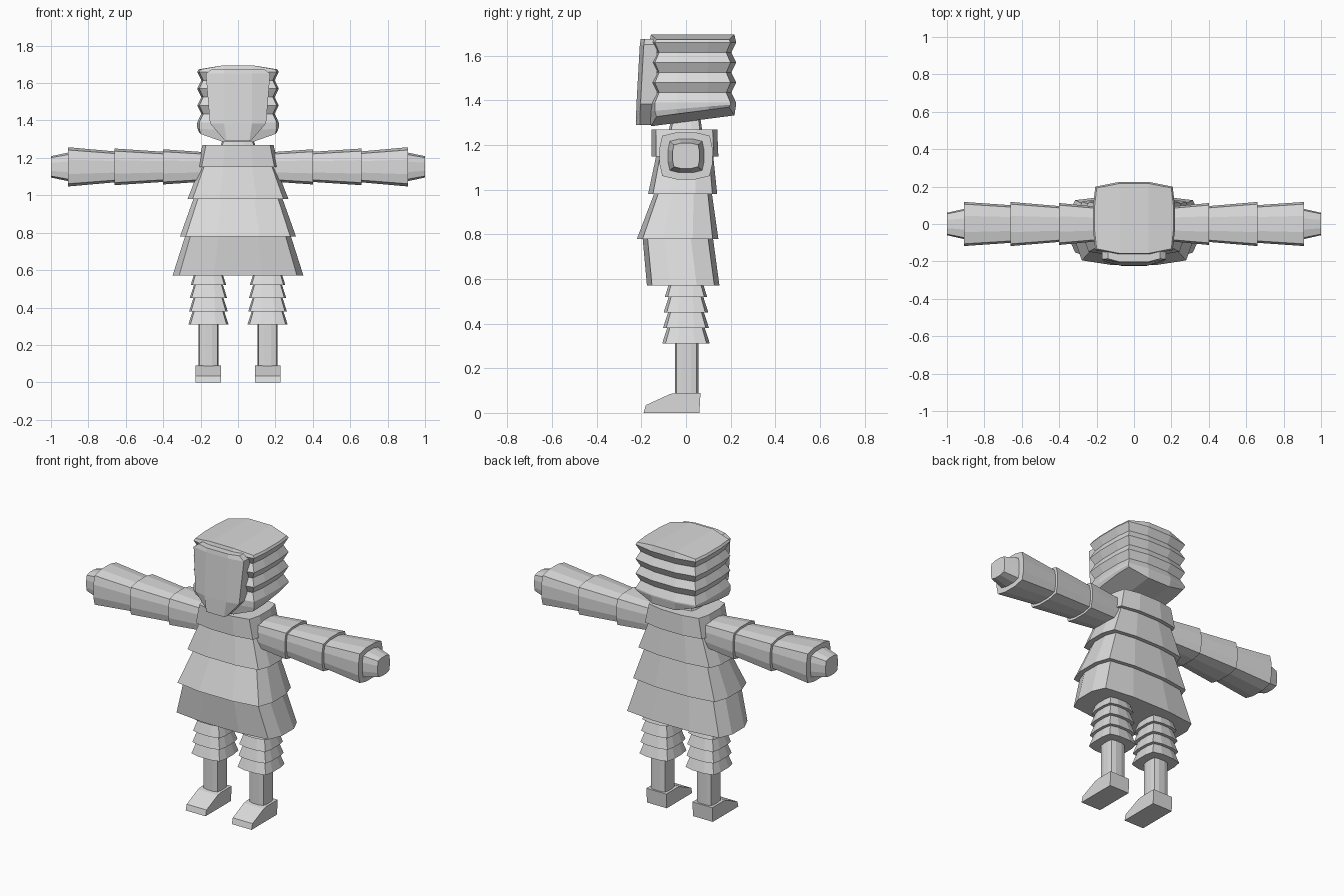
import bpy, bmesh

if "Cube" in bpy.data.objects:
    bpy.data.objects.remove(bpy.data.objects["Cube"])

grey = bpy.data.materials.new("plain grey")
grey.diffuse_color = (0.7, 0.7, 0.7, 1)
grey.use_nodes = True
grey.node_tree.nodes["Principled BSDF"].inputs["Base Color"].default_value = grey.diffuse_color


def section(a0, a1, b0, b1, ka=0.9, kb=0.86):
    """Twelve-sided bowed rectangle: four corners and two points per side."""
    ca, cb, ha, hb = (a0 + a1) / 2, (b0 + b1) / 2, (a1 - a0) / 2, (b1 - b0) / 2
    m = 0.37
    quarter = [(-ka, -kb), (-m, -1), (m, -1), (ka, -kb), (1, -m), (1, m)]
    pts = quarter + [(-a, -b) for a, b in quarter]
    return [(ca + a * ha, cb + b * hb) for a, b in pts]


def finish(name, bm, mirror=False):
    bmesh.ops.recalc_face_normals(bm, faces=bm.faces)
    mesh = bpy.data.meshes.new(name)
    bm.to_mesh(mesh)
    bm.free()
    mesh.materials.append(grey)
    obj = bpy.data.objects.new(name, mesh)
    bpy.context.collection.objects.link(obj)
    if mirror:
        obj.modifiers.new("mirror", 'MIRROR').use_mirror_merge = False
    return obj


def loft(name, rings, axis='z', mirror=False, bend=None, **corner):
    """Skin rings of (t, a0, a1, b0, b1) along an axis, with three-strip caps."""
    bm = bmesh.new()
    loops = []
    for i, (t, *box) in enumerate(rings):
        loop = []
        for a, b in section(*box, **corner):
            co = (a, b, t) if axis == 'z' else (t, a, b)
            loop.append(bm.verts.new(bend(i, *co) if bend else co))
        loops.append(loop)
    for lo, hi in zip(loops, loops[1:]):
        for i in range(12):
            j = (i + 1) % 12
            bm.faces.new((lo[i], lo[j], hi[j], hi[i]))
    for loop in (loops[0], loops[-1]):
        for ids in ((0, 1, 8, 9, 10, 11), (1, 2, 7, 8), (2, 3, 4, 5, 6, 7)):
            bm.faces.new([loop[i] for i in ids])
    return finish(name, bm, mirror)


# Dress: flared tiers and a collar
tiers = [
    ("skirt_lower_tier", 0.57, 0.35, -0.175, 0.15, 0.79, 0.28, -0.195, 0.12),
    ("skirt_middle_tier", 0.78, 0.31, -0.22, 0.145, 0.99, 0.235, -0.14, 0.115),
    ("bodice", 0.98, 0.27, -0.17, 0.14, 1.17, 0.195, -0.13, 0.12),
    ("collar", 1.15, 0.217, -0.155, 0.145, 1.27, 0.19, -0.155, 0.14),
]
for name, z0, w0, f0, b0, z1, w1, f1, b1 in tiers:
    loft(name, [(z0, -w0, w0, f0, b0), (z1, -w1, w1, f1, b1)])

# Neck
loft("neck", [(1.25, -0.10, 0.10, -0.08, 0.075), (1.35, -0.06, 0.06, -0.06, 0.06)])

# Arms: three sleeve pieces and a hand, mirrored
sleeves = [
    ("upper_sleeve", 0.17, 0.09, 0.078, 0.40, 0.112, 0.094),
    ("middle_sleeve", 0.39, 0.095, 0.08, 0.66, 0.118, 0.098),
    ("cuff", 0.65, 0.10, 0.082, 0.91, 0.118, 0.105),
    ("hand", 0.89, 0.085, 0.08, 1.0, 0.06, 0.057),
]
for name, x0, y0, h0, x1, y1, h1 in sleeves:
    c = 1.152
    loft(name, [(x0, -y0, y0, c - h0, c + h0), (x1, -y1, y1, c - h1, c + h1)],
         axis='x', mirror=True)

# Legs: ruffled trouser tiers and shin, mirrored
LEG = 0.158
for i, (z, w) in enumerate([(0.52, 0.095), (0.45, 0.1), (0.38, 0.103), (0.31, 0.107)]):
    t = w - 0.024
    loft(f"trouser_ruffle_{i + 1}",
         [(z, LEG - w, LEG + w, -w, w), (z + 0.075, LEG - t, LEG + t, -t, t)], mirror=True)
loft("shin", [(0.07, LEG - 0.053, LEG + 0.053, -0.05, 0.055),
              (0.33, LEG - 0.053, LEG + 0.053, -0.05, 0.055)], mirror=True)

# Shoes: side profile extruded across the foot
profile = [(0.06, 0), (-0.19, 0), (-0.18, 0.035), (-0.07, 0.085), (-0.04, 0.09), (0.065, 0.09)]
bm = bmesh.new()
sides = [[bm.verts.new((LEG + s * 0.068, y, z)) for y, z in profile] for s in (-1, 1)]
for s in sides:
    bm.faces.new(s)
for i in range(len(profile)):
    j = (i + 1) % len(profile)
    bm.faces.new((sides[0][i], sides[0][j], sides[1][j], sides[1][i]))
finish("shoe", bm, mirror=True)


# Head: ridged block with arched top and sloping arched bottom
heights = [1.305, 1.365, 1.39, 1.435, 1.48, 1.525, 1.57, 1.615, 1.66, 1.695]
rings = []
for i, z in enumerate(heights):
    d = 0.022 if i in (3, 5, 7) else 0.008 if i in (0, 9) else 0
    rings.append((z, -0.218 + d, 0.218 - d, -0.165 + d, 0.225 - d))


def arch_head(i, x, y, z):
    edge = abs(x) > 0.12
    if i == 9:
        z -= 0.022 * edge
    elif i == 0:
        z += 0.13 * y + 0.04 * edge
    elif i == 1:
        z += 0.08 * y
    return x, y, z


loft("ridged_head", rings, bend=arch_head, ka=0.95, kb=0.87)

# Face plate: faceted shield in front of the head
rows = [(1.29, 0.068, -0.225), (1.385, 0.15, -0.222), (1.65, 0.172, -0.207), (1.675, 0.14, -0.203)]
bm = bmesh.new()
loops = []
for z, w, y in rows:
    m = min(w * 0.9, 0.075)
    pts = [(-w, -0.13), (-w, y + 0.018), (-m, y), (m, y), (w, y + 0.018), (w, -0.13)]
    loops.append([bm.verts.new((px, py, z)) for px, py in pts])
for lo, hi in zip(loops, loops[1:]):
    for i in range(6):
        j = (i + 1) % 6
        bm.faces.new((lo[i], lo[j], hi[j], hi[i]))
bm.faces.new(loops[0])
bm.faces.new(loops[-1])
finish("face_plate", bm)
